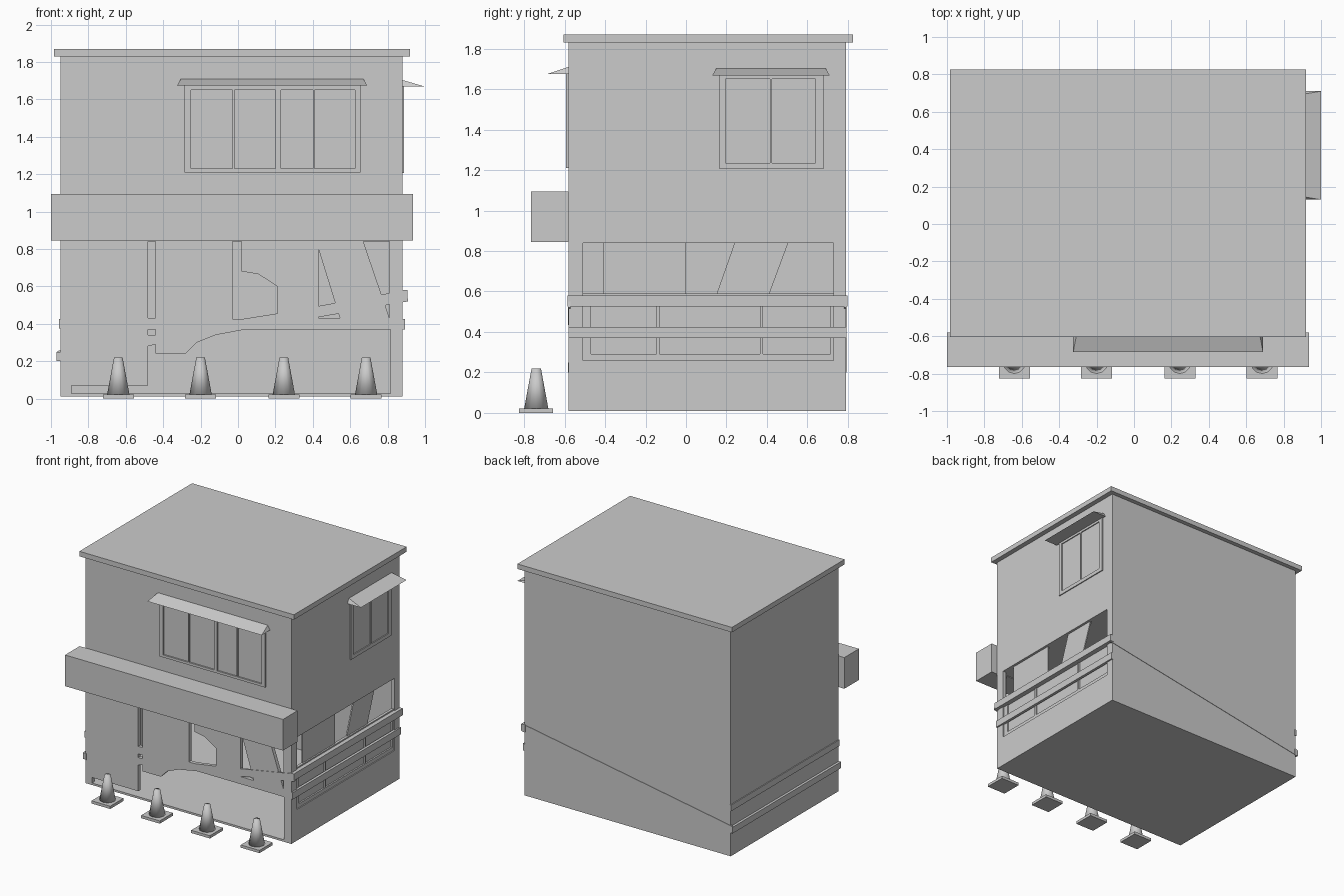
import bpy, bmesh
from mathutils import Matrix, Vector

cube = bpy.data.objects.get("Cube")
if cube:
    bpy.data.objects.remove(cube, do_unlink=True)

GREY = (0.6, 0.6, 0.6, 1)
plaster = bpy.data.materials.new("plain_grey")
plaster.use_nodes = True
plaster.diffuse_color = GREY
plaster.node_tree.nodes["Principled BSDF"].inputs["Base Color"].default_value = GREY


def finish(name, bm):
    bmesh.ops.recalc_face_normals(bm, faces=bm.faces)
    mesh = bpy.data.meshes.new(name)
    bm.to_mesh(mesh)
    bm.free()
    mesh.materials.append(plaster)
    obj = bpy.data.objects.new(name, mesh)
    bpy.context.collection.objects.link(obj)
    return obj


def add_box(bm, x, y, z):
    size = Matrix.Diagonal((x[1] - x[0], y[1] - y[0], z[1] - z[0], 1))
    mid = Vector((sum(x) / 2, sum(y) / 2, sum(z) / 2))
    bmesh.ops.create_cube(bm, size=1, matrix=Matrix.Translation(mid) @ size)


def box(name, x, y, z):
    bm = bmesh.new()
    add_box(bm, x, y, z)
    return finish(name, bm)


def slab(name, axis, outline, lo, hi):
    """Extrude a flat outline (other axes in order) along the given axis."""
    def place(p, d):
        return (d, p[0], p[1]) if axis == "x" else (p[0], d, p[1])
    bm = bmesh.new()
    face = bm.faces.new([bm.verts.new(place(p, lo)) for p in outline])
    grown = bmesh.ops.extrude_face_region(bm, geom=[face])["geom"]
    shift = Vector(place((0, 0), hi - lo))
    bmesh.ops.translate(bm, vec=shift, verts=[v for v in grown if isinstance(v, bmesh.types.BMVert)])
    return finish(name, bm)


def cut(target, cutters):
    for c in cutters:
        c.hide_render = True
        mod = target.modifiers.new("cut", "BOOLEAN")
        mod.operation, mod.object, mod.solver = "DIFFERENCE", c, "EXACT"
    graph = bpy.context.evaluated_depsgraph_get()
    baked = bpy.data.meshes.new_from_object(target.evaluated_get(graph))
    target.modifiers.clear()
    target.data = baked
    for c in cutters:
        bpy.data.objects.remove(c, do_unlink=True)


L, R, F, B = -0.95, 0.88, -0.58, 0.79

# Hollow building with broken shop front and a wide side opening
walls = box("building_walls", (L, R), (F, B), (0.01, 1.83))
room = box("room_cutter", (L + 0.03, R - 0.03), (F + 0.03, B - 0.03), (0.025, 0.845))
front_holes = [
    # smashed lower glass and gap below the door
    [(-0.89, 0.026), (0.815, 0.026), (0.815, 0.37), (0.04, 0.37), (-0.12, 0.34), (-0.22, 0.3),
     (-0.28, 0.24), (-0.44, 0.24), (-0.44, 0.29), (-0.48, 0.28), (-0.48, 0.07), (-0.89, 0.07)],
    # missing post
    [(-0.48, 0.43), (-0.44, 0.43), (-0.44, 0.84), (-0.48, 0.84)],
    [(-0.48, 0.34), (-0.44, 0.34), (-0.44, 0.37), (-0.48, 0.37)],
    # smashed middle pane
    [(-0.03, 0.425), (0.02, 0.425), (0.21, 0.455), (0.21, 0.6), (0.11, 0.665), (0.02, 0.68),
     (0.02, 0.84), (-0.03, 0.84)],
    # gaps either side of the leaning shard
    [(0.43, 0.43), (0.545, 0.43), (0.43, 0.8)],
    [(0.81, 0.43), (0.81, 0.84), (0.67, 0.84)],
]
cutters = [room] + [slab("front_cutter", "y", h, F - 0.05, F + 0.06) for h in front_holes]
cutters.append(box("side_cutter", (R - 0.06, R + 0.05), (-0.51, 0.73), (0.26, 0.84)))
cut(walls, cutters)

box("roof_slab", (-0.985, 0.92), (-0.605, 0.825), (1.83, 1.87))
box("sign_board", (-1, 0.935), (-0.765, F), (0.845, 1.095))

# Side glazing: lower panes with rails, and leftover glass above
box("side_lower_glass", (0.85, 0.86), (-0.51, 0.73), (0.26, 0.56))
bm = bmesh.new()
for y in ((-0.51, -0.47), (-0.145, -0.13), (0.365, 0.38), (0.715, 0.73)):
    add_box(bm, (0.85, 0.872), y, (0.29, 0.56))
add_box(bm, (0.85, 0.872), (-0.51, 0.73), (0.26, 0.29))
add_box(bm, (0.85, 0.872), (-0.51, 0.73), (0.53, 0.59))
finish("side_window_frame", bm)
slab("side_glass_pane", "x", [(-0.41, 0.57), (0, 0.57), (0, 0.84), (-0.41, 0.84)], 0.85, 0.86)
slab("side_glass_shard", "x", [(0.145, 0.57), (0.405, 0.57), (0.505, 0.84), (0.24, 0.84)], 0.85, 0.86)


# Upper windows: proud frames around flat panes, with sloping hoods
def window(name, axis, bars, bottom, top, sill):
    bm = bmesh.new()
    ends = (bars[0][0], bars[-1][1])
    pieces = [(b, (bottom, top)) for b in bars]
    pieces += [(ends, (bottom, sill)), (ends, (1.65, top))]
    for across, z in pieces:
        if axis == "y":
            add_box(bm, across, (F - 0.012, F + 0.005), z)
        else:
            add_box(bm, (R - 0.005, R + 0.008), across, z)
    finish(name, bm)


window("front_window_frame", "y",
       [(-0.285, -0.25), (-0.03, -0.02), (0.2, 0.23), (0.4, 0.41), (0.625, 0.655)], 1.21, 1.68, 1.23)
window("side_window_upper_frame", "x", [(0.165, 0.195), (0.415, 0.425), (0.64, 0.68)], 1.205, 1.67, 1.235)


def hood(name, axis, lo, hi, wall, out, z):
    """Wedge hood with slanted ends, thin at the outer edge."""
    def p(along, off, h):
        return (along, wall + off, h) if axis == "y" else (wall + off, along, h)
    bm = bmesh.new()
    pts = [p(lo, 0, z), p(hi, 0, z), p(hi, out, z), p(lo, out, z),
           p(lo + 0.02, 0, z + 0.035), p(hi - 0.02, 0, z + 0.035)]
    bmesh.ops.convex_hull(bm, input=[bm.verts.new(q) for q in pts])
    bmesh.ops.dissolve_limit(bm, angle_limit=0.01, verts=bm.verts, edges=bm.edges)
    finish(name, bm)


hood("front_window_hood", "y", -0.325, 0.69, F, -0.105, 1.675)
hood("side_window_hood", "x", 0.13, 0.71, R, 0.12, 1.668)

# Barrier tape wrapped round the building
box("tape_right_upper", (0.87, 0.905), (-0.585, 0.797), (0.525, 0.58))
box("tape_right_lower", (0.87, 0.892), (-0.58, 0.794), (0.37, 0.425))
box("tape_left_upper", (-0.957, -0.94), (-0.58, 0.794), (0.375, 0.425))
box("tape_left_lower", (-0.97, -0.94), (-0.583, 0.794), (0.2, 0.25))
slab("tape_front", "y", [(0.43, 0.435), (0.91, 0.52), (0.9, 0.58), (0.43, 0.495)], -0.584, -0.57)
slab("tape_back", "y", [(-0.965, 0.2), (0.9, 0.52), (0.9, 0.58), (-0.965, 0.255)], 0.78, 0.793)

# Traffic cones
for i, x in enumerate((-0.64, -0.2, 0.245, 0.685)):
    box(f"cone_base_{i + 1}", (x - 0.083, x + 0.083), (-0.825, -0.657), (0, 0.022))
    bm = bmesh.new()
    bmesh.ops.create_cone(bm, cap_ends=True, segments=12, radius1=0.06, radius2=0.023, depth=0.2,
                          matrix=Matrix.Translation((x, -0.74, 0.12)))
    for f in bm.faces:
        f.smooth = True
    finish(f"cone_{i + 1}", bm)
